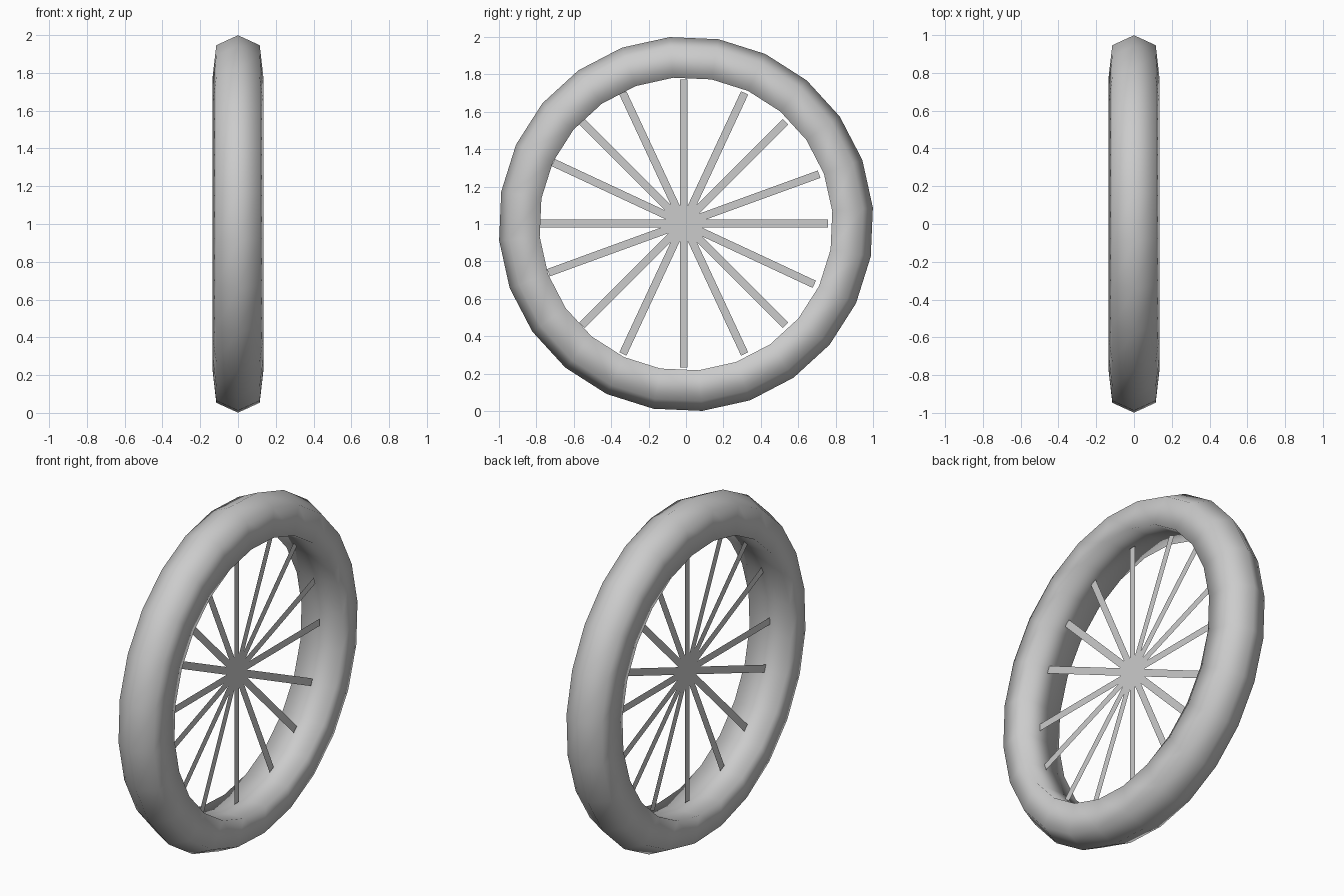
import bpy, bmesh
from math import sin, cos, radians

if "Cube" in bpy.data.objects:
    bpy.data.objects.remove(bpy.data.objects["Cube"])


def make_object(name, bm, smooth=False):
    mesh = bpy.data.meshes.new(name)
    bm.to_mesh(mesh)
    bm.free()
    for p in mesh.polygons:
        p.use_smooth = smooth
    obj = bpy.data.objects.new(name, mesh)
    bpy.context.collection.objects.link(obj)
    return obj


# Tyre: profile of (x, radius) swept around the x axis
profile = [(0, 1.003), (0.115, 0.95), (0.134, 0.785), (-0.134, 0.785), (-0.115, 0.95)]
SEGMENTS = 24
bm = bmesh.new()
rings = []
for i in range(SEGMENTS):
    a = radians(-5 + i * 360 / SEGMENTS)
    rings.append([bm.verts.new((x, r * sin(a), 1 + r * cos(a))) for x, r in profile])
for i in range(SEGMENTS):
    r0, r1 = rings[i], rings[(i + 1) % SEGMENTS]
    for j in range(len(profile)):
        k = (j + 1) % len(profile)
        bm.faces.new((r0[j], r0[k], r1[k], r1[j]))
bmesh.ops.recalc_face_normals(bm, faces=bm.faces)
make_object("tyre", bm, smooth=True)

# Spokes: eight thin flat bars crossing at the middle of the wheel
LENGTH, WIDTH = 0.77, 0.021
for n, deg in enumerate((0, 25, 45, 70, 90, 115, 135, 155)):
    a = radians(deg)
    bm = bmesh.new()
    corners = []
    for u, v in ((-1, -1), (1, -1), (1, 1), (-1, 1)):
        w, l = u * WIDTH, v * LENGTH
        y = -0.012 + l * sin(a) + w * cos(a)
        z = 1.003 + l * cos(a) - w * sin(a)
        corners.append(bm.verts.new((0, y, z)))
    bm.faces.new(corners)
    make_object(f"spoke_bar_{n + 1}", bm)
